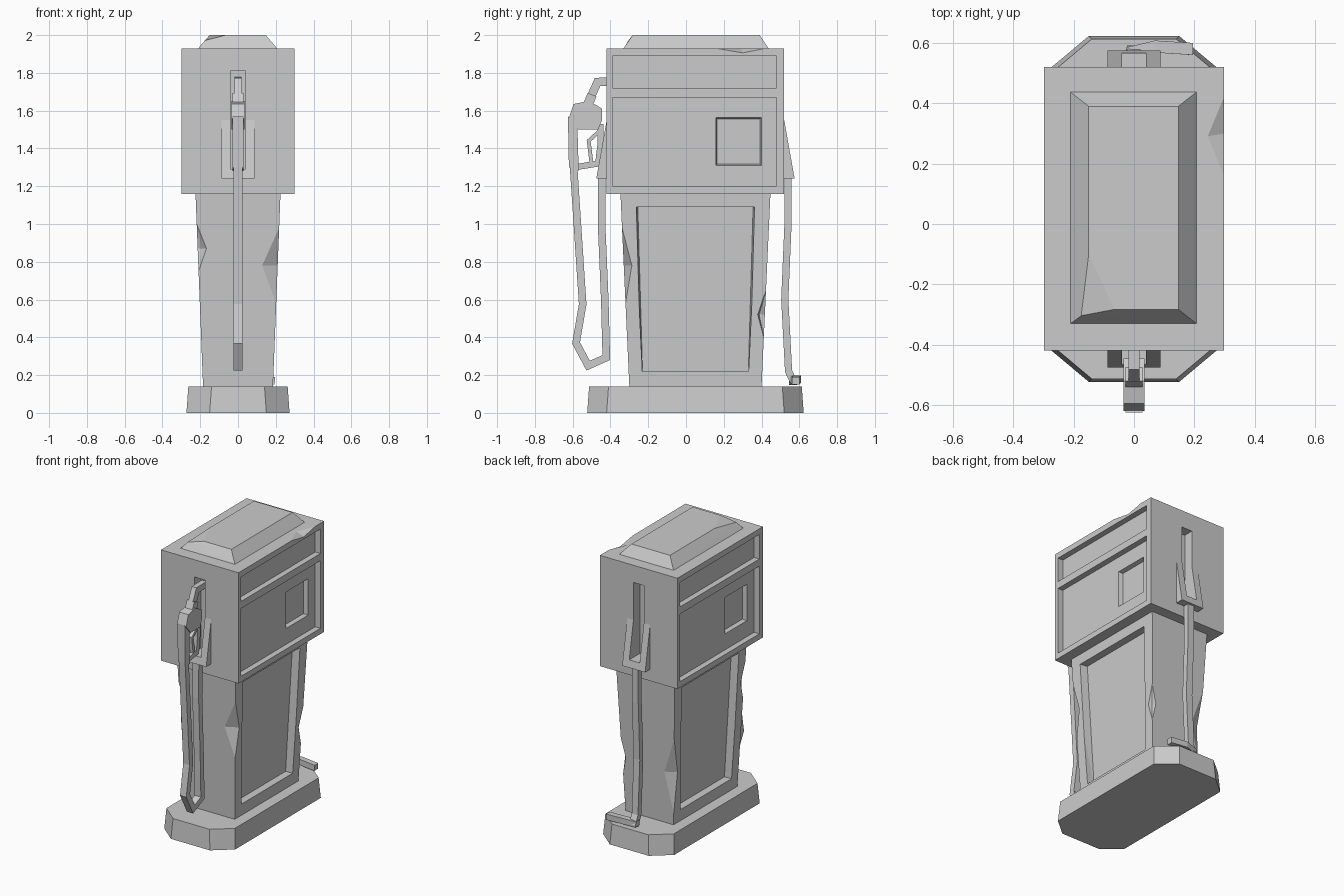
import bpy, bmesh
from mathutils import Vector

if "Cube" in bpy.data.objects:
    bpy.data.objects.remove(bpy.data.objects["Cube"])

CY = 0.05  # centre of the cabinet in y


def finish(name, bm):
    bmesh.ops.recalc_face_normals(bm, faces=bm.faces)
    me = bpy.data.meshes.new(name)
    bm.to_mesh(me)
    bm.free()
    ob = bpy.data.objects.new(name, me)
    bpy.context.collection.objects.link(ob)
    return ob


def hull(name, pts):
    bm = bmesh.new()
    for p in pts:
        bm.verts.new(p)
    res = bmesh.ops.convex_hull(bm, input=bm.verts)
    loose = [v for v in bm.verts if not v.link_faces]
    bmesh.ops.delete(bm, geom=loose, context='VERTS')
    bmesh.ops.dissolve_limit(bm, angle_limit=0.01, verts=bm.verts, edges=bm.edges)
    return finish(name, bm)


def box(x0, x1, y0, y1, z0, z1):
    return [(x, y, z) for x in (x0, x1) for y in (y0, y1) for z in (z0, z1)]


def prism(yz, w):
    return [(x, y, z) for x in (-w, w) for y, z in yz]


def spin(pts):
    """Half turn about the cabinet axis: the two sides repeat this way."""
    return [(-x, 2 * CY - y, z) for x, y, z in pts]


def cut(ob, pts):
    tool = hull("cutter", pts)
    tool.hide_render = True
    m = ob.modifiers.new("cut", 'BOOLEAN')
    m.operation = 'DIFFERENCE'
    m.solver = 'EXACT'
    m.object = tool
    bpy.context.view_layer.objects.active = ob
    bpy.ops.object.modifier_apply(modifier=m.name)
    bpy.data.objects.remove(tool)


def sweep(name, path, w, t, side=(1, 0, 0)):
    """Square tube with mitred bends; w along side, t across it (half sizes)."""
    side = Vector(side)
    P = [Vector(p) for p in path]
    N = [side.cross(b - a).normalized() for a, b in zip(P, P[1:])]
    bm = bmesh.new()
    rings = []
    for i, p in enumerate(P):
        a, b = N[max(i - 1, 0)], N[min(i, len(N) - 1)]
        n = (a + b).normalized()
        n = n * (t / max(n.dot(a), 0.4))
        rings.append([bm.verts.new(p + side * w * s + n * u)
                      for s, u in ((-1, -1), (1, -1), (1, 1), (-1, 1))])
    for r, q in zip(rings, rings[1:]):
        for k in range(4):
            bm.faces.new((r[k], r[k - 1], q[k - 1], q[k]))
    bm.faces.new(rings[0])
    bm.faces.new(rings[-1])
    return finish(name, bm)


def yz(*pts):
    return [(0, y, z) for y, z in pts]


# Octagonal plinth, slightly wider at the bottom
hull("plinth", [(sx * (x - d), CY + sy * (y - d), z)
                for x, y in ((0.15, 0.573), (0.273, 0.47))
                for sx in (-1, 1) for sy in (-1, 1)
                for d, z in ((0, 0), (0.01, 0.14))])


# Tapered column
def edge(sx, sy, z):
    f = (z - 0.14) / 1.02
    return Vector((sx * (0.185 + 0.04 * f), CY + sy * (0.35 + 0.047 * f), z))


column = hull("column", [edge(sx, sy, z) for sx in (-1, 1)
                         for sy in (-1, 1) for z in (0.14, 1.16)])
panel = [(x, CY + s * y, z) for s in (-1, 1)
         for x, y, z in ((0.17, 0.305, 1.09), (0.135, 0.28, 0.22),
                         (0.3, 0.325, 1.09), (0.3, 0.285, 0.22))]
cut(column, panel)
cut(column, spin(panel))

# Dents knocked into the column corners
for sx, sy, z0, zm, z1, dx, dy in ((1, -1, 0.58, 0.78, 0.98, 0.09, 0.045),
                                   (-1, -1, 0.75, 0.87, 1.0, 0.05, 0.04),
                                   (-1, 1, 0.22, 0.5, 0.75, 0.08, 0.04),
                                   (1, 1, 0.4, 0.52, 0.65, 0.03, 0.04)):
    m = edge(sx, sy, zm)
    e = 0.004
    cut(column, [edge(sx, sy, z0), edge(sx, sy, z1),
                 m + Vector((-sx * dx, sy * e, 0)),
                 m + Vector((sx * e, -sy * dy, 0)),
                 m + Vector((-sx * 0.022, -sy * 0.03, 0)),
                 m + Vector((sx * 0.04, sy * 0.04, 0))])

# Cabinet head with recessed panels, windows and nozzle slots
head = hull("head", box(-0.298, 0.298, -0.42, 0.52, 1.16, 1.93))
window = [(x, y, z) for x, d in ((0.23, 0.008), (0.27, -0.002))
          for y in (0.157 + d, 0.4 - d) for z in (1.31 + d, 1.565 - d)]
slot = box(-0.04, 0.04, -0.6, -0.35, 1.29, 1.81)
for pts in (box(0.258, 0.4, -0.39, 0.48, 1.72, 1.89),
            box(0.258, 0.4, -0.39, 0.48, 1.2, 1.67), window, slot):
    cut(head, pts)
    cut(head, spin(pts))
cut(head, [(0.298, 0.42, 1.93), (0.298, 0.16, 1.93), (0.3, 0.3, 1.905),
           (0.24, 0.29, 1.932), (0.34, 0.29, 1.97)])

# Bevelled roof cap with one crushed corner
hull("roof_cap", [(x, y, 1.93) for x in (-0.21, 0.207) for y in (-0.33, 0.437)] +
     [(0.147, -0.283, 2), (0.147, 0.39, 2), (-0.15, 0.39, 2),
      (-0.15, -0.1, 2), (-0.065, -0.283, 2), (-0.175, -0.304, 1.972)])

# Nozzle holsters front and back
wedge = prism(((-0.42, 1.55), (-0.475, 1.24), (-0.42, 1.24)), 0.088)
for name, f in (("front_holster", list), ("back_holster", spin)):
    cut(hull(name, f(wedge)), f(slot))

# Hanging nozzle
hull("nozzle_body", prism(((-0.595, 1.635), (-0.52, 1.65), (-0.475, 1.63), (-0.445, 1.61),
                           (-0.445, 1.55), (-0.465, 1.5), (-0.57, 1.5), (-0.62, 1.56)), 0.035))
hull("nozzle_handle", prism(((-0.625, 1.57), (-0.575, 1.52),
                             (-0.568, 1.28), (-0.62, 1.3)), 0.028))
sweep("nozzle_collar", yz((-0.52, 1.63), (-0.497, 1.685)), 0.028, 0.025)
sweep("nozzle_spout", yz((-0.505, 1.67), (-0.468, 1.752), (-0.37, 1.755)), 0.018, 0.022)
sweep("trigger_guard", yz((-0.59, 1.3), (-0.465, 1.32), (-0.453, 1.42), (-0.453, 1.53)),
      0.016, 0.016)
sweep("trigger", yz((-0.46, 1.49), (-0.515, 1.44), (-0.5, 1.32)), 0.012, 0.01)

# Looping front hose
sweep("front_hose", yz((-0.595, 1.3), (-0.547, 0.575), (-0.582, 0.37), (-0.518, 0.25),
                       (-0.422, 0.293), (-0.43, 0.6), (-0.447, 1.0), (-0.445, 1.25)),
      0.024, 0.02)

# Broken back hose with its end lying on the plinth
sweep("back_hose", yz((0.54, 1.25), (0.54, 1.0), (0.523, 0.6), (0.543, 0.22), (0.575, 0.155)),
      0.024, 0.019)
sweep("back_hose_end", [(-0.024, 0.565, 0.168), (0.07, 0.588, 0.178), (0.195, 0.58, 0.17)],
      0.02, 0.02, (0, 1, 0))
